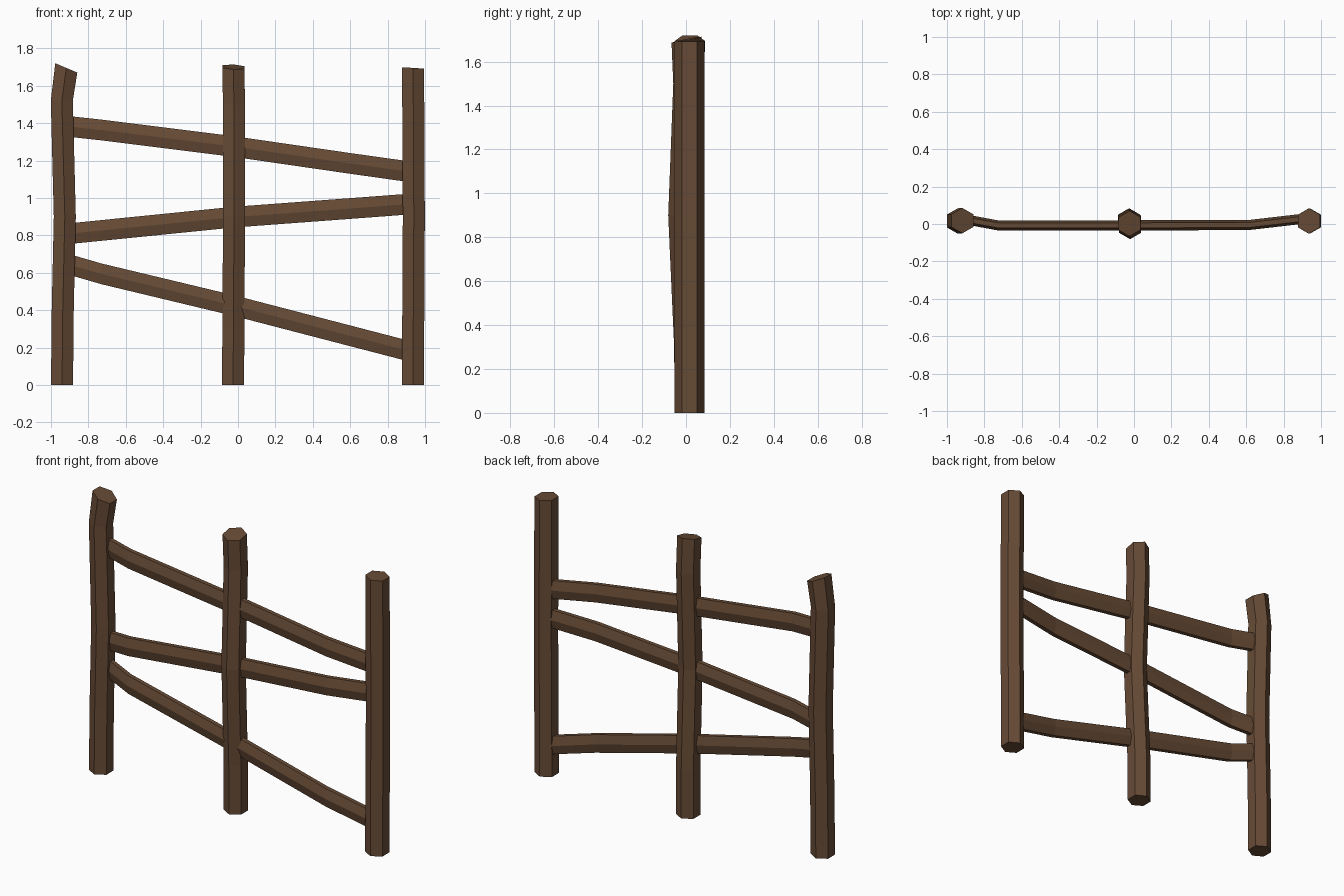
import bpy, bmesh, math
from mathutils import Vector

cube = bpy.data.objects.get("Cube")
if cube:
    bpy.data.objects.remove(cube, do_unlink=True)

# Single weathered wood colour
wood = bpy.data.materials.new("brown_wood")
wood.use_nodes = True
COLOUR = (0.135, 0.070, 0.036, 1)
wood.diffuse_color = COLOUR
bsdf = wood.node_tree.nodes["Principled BSDF"]
bsdf.inputs["Base Color"].default_value = COLOUR
bsdf.inputs["Roughness"].default_value = 0.9

HEX = [math.radians(60 * i) for i in range(6)]


def loft(name, rings):
    """Skin a list of hexagonal rings and cap both ends."""
    bm = bmesh.new()
    loops = [[bm.verts.new(p) for p in ring] for ring in rings]
    for a, b in zip(loops, loops[1:]):
        for i in range(6):
            j = (i + 1) % 6
            bm.faces.new((a[i], a[j], b[j], b[i]))
    bm.faces.new(loops[0])
    bm.faces.new(loops[-1])
    bmesh.ops.recalc_face_normals(bm, faces=bm.faces)
    mesh = bpy.data.meshes.new(name)
    bm.to_mesh(mesh)
    bm.free()
    mesh.materials.append(wood)
    obj = bpy.data.objects.new(name, mesh)
    bpy.context.collection.objects.link(obj)
    return obj


def post(name, path, slope_x=0, slope_y=0, r=0.068):
    """Upright hexagonal log; only its top cut is sloped."""
    rings = []
    for k, centre in enumerate(path):
        top = k == len(path) - 1
        ring = []
        for a in HEX:
            dx, dy = r * math.sin(a), r * math.cos(a)
            dz = dx * slope_x + dy * slope_y if top else 0
            ring.append(Vector(centre) + Vector((dx, dy, dz)))
        rings.append(ring)
    return loft(name, rings)


def rail(name, path, depth=0.027, height=0.064):
    """Flattened hexagonal pole running between the posts."""
    return loft(name, [[Vector(c) + Vector((0, depth * math.cos(a), height * math.sin(a)))
                        for a in HEX] for c in path])


# Posts
post("right_post", [(-0.941, 0.016, 0), (-0.937, 0.016, 0.4), (-0.926, 0.016, 0.9),
                    (-0.942, 0.016, 1.52), (-0.918, 0.018, 1.695)], slope_x=-0.42)
post("middle_post", [(-0.026, 0.016, 0), (-0.025, 0.014, 0.3), (-0.021, -0.013, 0.9),
                     (-0.022, 0.01, 1.5), (-0.024, 0.002, 1.70)], slope_x=-0.05, slope_y=0.2)
post("left_post", [(0.935, 0.016, 0), (0.94, 0.016, 0.9), (0.936, 0.016, 1.695)],
     slope_x=-0.06)

# Rails: heights at the right post, middle post and left post
X_STOPS = (-0.93, -0.73, -0.025, 0.61, 0.93)
Y_STOPS = (0.03, -0.007, -0.007, -0.006, 0.031)
for name, heights in {
    "top_rail": (1.385, 1.363, 1.275, 1.183, 1.138),
    "middle_rail": (0.806, 0.826, 0.897, 0.944, 0.968),
    "bottom_rail": (0.652, 0.594, 0.425, 0.260, 0.177),
}.items():
    rail(name, list(zip(X_STOPS, Y_STOPS, heights)))
